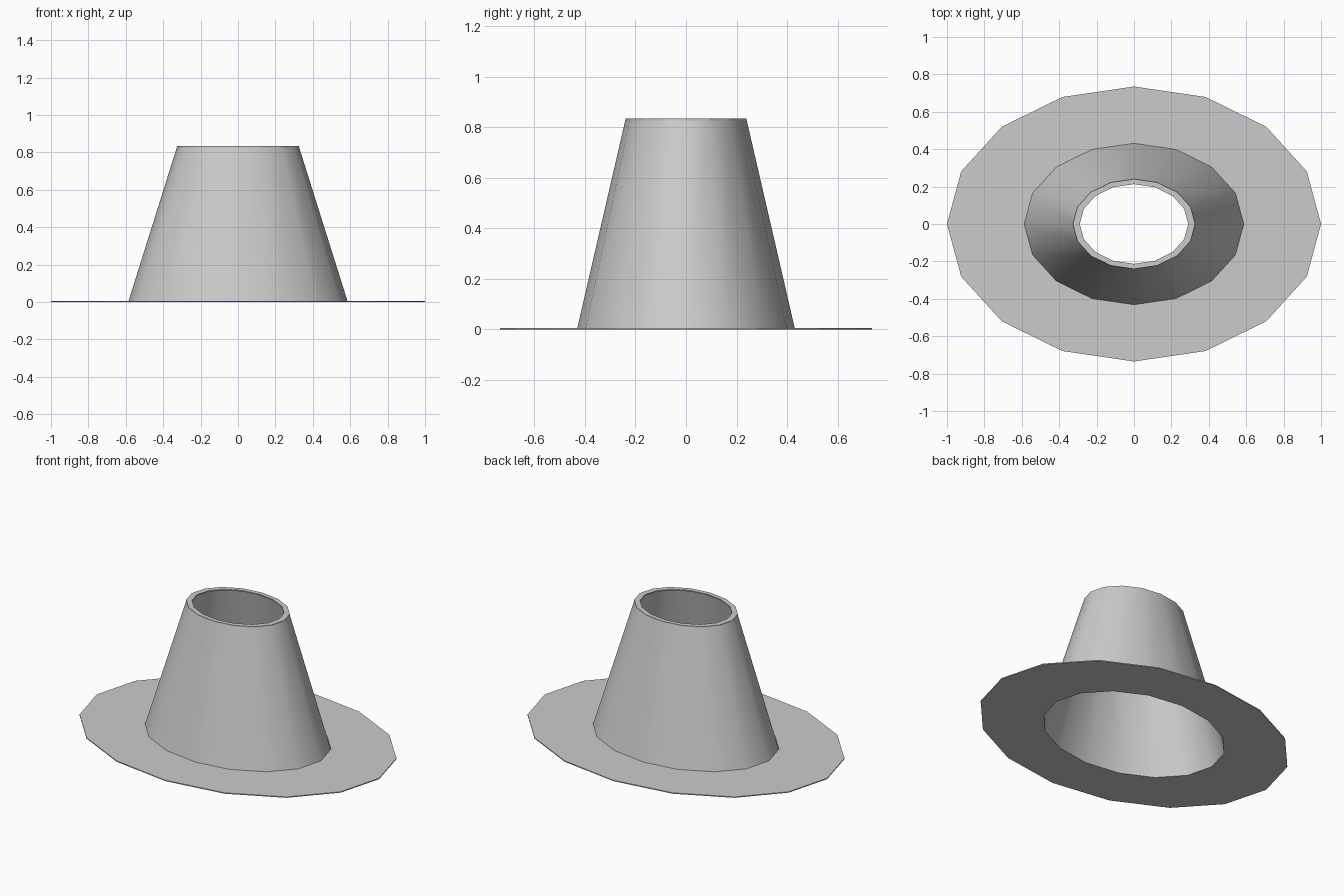
import bpy, bmesh, math

if "Cube" in bpy.data.objects:
    bpy.data.objects.remove(bpy.data.objects["Cube"])

SIDES = 16
RATIO = 0.735  # oval depth / width


def oval(bm, r, z):
    return [bm.verts.new((r * math.cos(2 * math.pi * i / SIDES),
                          r * RATIO * math.sin(2 * math.pi * i / SIDES), z))
            for i in range(SIDES)]


def lathe(name, profile, closed, smooth=False):
    """Sweep (radius, z) points around an oval."""
    bm = bmesh.new()
    rings = [oval(bm, r, z) for r, z in profile]
    pairs = list(zip(rings, rings[1:]))
    if closed:
        pairs.append((rings[-1], rings[0]))
    for a, b in pairs:
        for i in range(SIDES):
            j = (i + 1) % SIDES
            f = bm.faces.new((a[i], a[j], b[j], b[i]))
            f.smooth = smooth
    if closed:
        bmesh.ops.recalc_face_normals(bm, faces=bm.faces)
    mesh = bpy.data.meshes.new(name)
    bm.to_mesh(mesh)
    bm.free()
    obj = bpy.data.objects.new(name, mesh)
    bpy.context.collection.objects.link(obj)
    return obj


def flat_ring(name, r_in, r_out, z0, z1):
    return lathe(name, [(r_out, z0), (r_out, z1), (r_in, z1), (r_in, z0)], True)


# wide thin brim at the bottom
flat_ring("brim", 0.587, 1.0, 0.0, 0.006)
# tapered single-skin wall, open at both ends
lathe("tapered_wall", [(0.587, 0.0), (0.327, 0.827)], False, smooth=True)
# thin inward lip around the top opening
flat_ring("top_lip", 0.29, 0.327, 0.827, 0.834)
